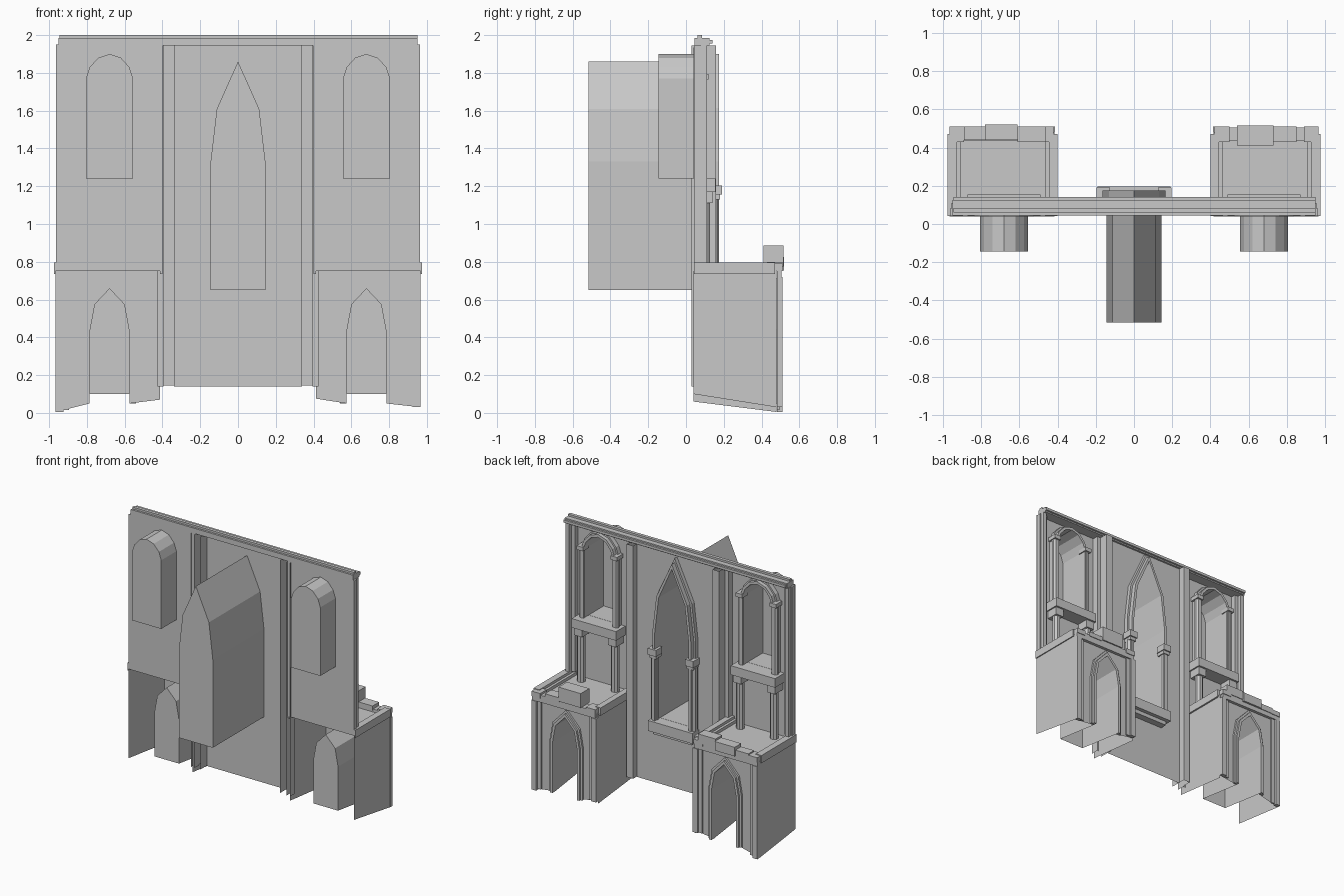
import bpy, bmesh, math
from mathutils import Vector

if "Cube" in bpy.data.objects:
    bpy.data.objects.remove(bpy.data.objects["Cube"])

stone = bpy.data.materials.new("grey_stone")
stone.diffuse_color = (0.58, 0.58, 0.58, 1)
stone.use_nodes = True
stone.node_tree.nodes["Principled BSDF"].inputs["Base Color"].default_value = stone.diffuse_color


def make(name, verts, faces):
    me = bpy.data.meshes.new(name)
    me.from_pydata(verts, [], faces)
    bm = bmesh.new()
    bm.from_mesh(me)
    bmesh.ops.recalc_face_normals(bm, faces=bm.faces)
    bm.to_mesh(me)
    bm.free()
    me.materials.append(stone)
    ob = bpy.data.objects.new(name, me)
    bpy.context.collection.objects.link(ob)
    return ob


def box(name, x0, x1, y0, y1, z0, z1, hollow=False):
    v = [(x, y, z) for x in (x0, x1) for y in (y0, y1) for z in (z0, z1)]
    f = [(0, 1, 3, 2), (4, 6, 7, 5), (2, 3, 7, 6)]
    if not hollow:  # hollow boxes are open at the back and both ends
        f += [(0, 4, 5, 1), (0, 2, 6, 4), (1, 5, 7, 3)]
    return make(name, v, f)


def sheet(name, pts):
    return make(name, pts, [tuple(range(len(pts)))])


def full(half):
    # half profile runs bottom -> apex on the +x side
    return half + [(-x, z) for x, z in reversed(half[:-1])]


def niche(name, cx, half, y_open, y_back, floor=True):
    p = full(half)
    n = len(p)
    v = [(cx + x, y, z) for y in (y_open, y_back) for x, z in p]
    f = [(i, i + 1, n + i + 1, n + i) for i in range(n - 1)]
    f.append(tuple(range(n, 2 * n)))
    if floor:
        f.append((n - 1, 0, n, 2 * n - 1))
    return make(name, v, f)


def offset(p, d):
    out = []
    for i, q in enumerate(p):
        ns = []
        for a, b in ((i - 1, i), (i, i + 1)):
            if a >= 0 and b < len(p):
                t = (Vector(p[b]) - Vector(p[a])).normalized()
                ns.append(Vector((t.y, -t.x)))
        m = sum(ns, Vector((0, 0))).normalized()
        o = Vector(q) + m * (d / max(0.5, m.dot(ns[0])))
        out.append((o.x, o.y))
    return out


def arch_trim(name, cx, half, d0, d1, y0, y1):
    p = full(half)
    a, b = offset(p, d0), offset(p, d1)
    n = len(p)
    v = [(cx + x, y, z) for q, y in ((a, y0), (a, y1), (b, y1), (b, y0)) for x, z in q]
    f = []
    for k in range(3):  # inner side, front, outer side
        f += [(k * n + i, k * n + i + 1, k * n + n + i + 1, k * n + n + i) for i in range(n - 1)]
    f += [(0, n, 2 * n, 3 * n), (n - 1, 2 * n - 1, 3 * n - 1, 4 * n - 1)]
    return make(name, v, f)


def column(name, x, y, r, z0, z1):
    v = [(x + r * math.cos(a), y + r * math.sin(a), z) for z in (z0, z1)
         for a in [math.pi / 8 + i * math.pi / 4 for i in range(8)]]
    f = [(i, (i + 1) % 8, 8 + (i + 1) % 8, 8 + i) for i in range(8)]
    return make(name, v, f + [tuple(range(8)), tuple(range(8, 16))])


def wall(name, cx, w, y, zb, zt, half):
    # sheet wall with an arched opening, made of two halves
    for s in (1, -1):
        p = [(0, zt), (w, zt), (w, zb), (0, zb), (0, half[0][1])] + half
        sheet(name, [(cx + s * x, y, z) for x, z in p])


# Central recessed panel with a deep pointed niche
big = [(.145, .65), (.145, 1.33), (.112, 1.61), (0, 1.86)]
wall("central_wall", 0, .34, .11, .14, 1.95, big)
niche("central_niche", 0, big, .11, -.515)
arch_trim("central_arch_trim", 0, big, 0, .02, .11, .175)
arch_trim("central_arch_outer_trim", 0, big, .02, .036, .11, .14)
box("central_sill", -.19, .19, .112, .195, .57, .65)
box("central_sill_foot", -.165, .165, .112, .165, .54, .57)

# Cornice along the top
box("cornice", -.95, .95, .045, .125, 1.945, 1.985)
box("cornice_lip", -.945, .95, .05, .14, 1.955, 1.975)
box("cornice_ridge", -.945, .95, .06, .085, 1.985, 2.0)

small = [(.125, 1.24), (.125, 1.77), (.105, 1.83), (.06, 1.88), (0, 1.9)]
bottoms = {1: (.10, .03, .075), -1: (.06, .005, .07)}  # broken lower edge heights

for s in (1, -1):
    def sbox(name, x0, x1, *r, **k):
        box(name, min(s * x0, s * x1), max(s * x0, s * x1), *r, **k)

    c = s * .68

    # Central columns and capitals
    column("central_column", s * .165, .143, .028, .65, 1.14)
    sbox("central_capital", .125, .195, .112, .19, 1.155, 1.205)
    sbox("central_capital_neck", .132, .185, .112, .18, 1.13, 1.155)

    # Full height hollow pilasters, open behind
    sbox("main_pilaster", .34, .395, .03, .16, .145, 1.945, hollow=True)
    sbox("main_pilaster_step", .395, .425, .03, .09, .14, 1.945, hollow=True)
    sbox("edge_pilaster", .925, .955, .042, .11, .79, 1.945)
    sbox("edge_pilaster_step", .895, .962, .042, .08, .79, 1.945)

    # Upper side wall with round niche
    wall("side_wall", c, .283, .04, .75, 1.95, small)
    niche("side_niche", c, small, .04, -.145)
    arch_trim("side_arch_trim", c, small, 0, .02, .04, .105)
    arch_trim("side_arch_outer_trim", c, small, .02, .033, .04, .075)
    sbox("side_sill", .49, .87, .042, .155, 1.17, 1.24)
    for x in (.535, .825):
        column("side_niche_column", s * x, .085, .023, 1.24, 1.77)
        sbox("side_niche_capital", x - .028, x + .028, .045, .12, 1.765, 1.795)
        column("sill_column", s * x, .10, .03, .75, 1.11)
        sbox("sill_capital", x - .034, x + .034, .045, .14, 1.11, 1.17)

    # Lower projecting block, open at the back and bottom
    ob, of, ib = bottoms[s]
    low = [(.105, .05), (.105, .44), (.08, .575), (0, .66)]
    for t, edge, zb in ((1, .285, of), (-1, .265, ib)):
        pts = [(0, .75), (edge, .75), (edge, zb)] + low
        sheet("block_front", [(c + s * t * x, .48, z) for x, z in pts])
    sheet("block_outer_side", [(s * .965, .04, .75), (s * .965, .48, .75),
                               (s * .965, .48, of), (s * .965, .04, ob)])
    sheet("block_inner_side", [(s * .415, .04, .75), (s * .415, .48, .75),
                               (s * .415, .48, ib - .02), (s * .415, .04, .10)])
    sheet("block_top", [(s * .415, .04, .75), (s * .965, .04, .75),
                        (s * .965, .48, .75), (s * .415, .48, .75)])
    niche("block_niche", c, [(.105, .10)] + low[1:], .48, .10, floor=False)
    for t in (-1, 1):  # opening jambs reach the ground edge
        sheet("block_niche_jamb", [(c + t * .105, .48, .10), (c + t * .105, .10, .10),
                                   (c + t * .105, .48, .05)])
    arch_trim("block_arch_trim", c, low, 0, .02, .48, .51)
    arch_trim("block_arch_outer_trim", c, low, .02, .036, .48, .495)
    sbox("block_pilaster", .925, .966, .482, .51, of, .72)
    sbox("block_pilaster_step", .895, .925, .482, .495, of + .01, .72)
    sbox("block_pilaster", .414, .455, .482, .51, ib, .72)
    sbox("block_pilaster_step", .455, .485, .482, .495, ib, .72)

    # Block rim: ledge on top, thin moulding outside
    sbox("block_rim_outer", .925, .975, .042, .47, .752, .795)
    sbox("block_rim_outer_moulding", .967, .975, .042, .47, .735, .752)
    sbox("block_rim_outer_step", .905, .93, .042, .45, .752, .775)
    sbox("block_rim_inner", .40, .445, .042, .47, .752, .795)
    sbox("block_rim_inner_moulding", .40, .413, .042, .47, .735, .752)
    sbox("block_rim_inner_step", .44, .465, .042, .45, .752, .775)
    sbox("block_rim_front", .425, .965, .435, .505, .752, .775)
    sbox("block_rim_front_moulding", .425, .965, .482, .505, .72, .752)
    sbox("block_rim_corner", .89, .965, .43, .51, .752, .79)
    sbox("block_rim_corner", .42, .50, .43, .51, .752, .79)

# Broken stones on the front rims
for x0, x1, y0, y1, z0, z1 in (
        (.54, .73, .41, .515, .775, .885), (.73, .85, .43, .51, .765, .80),
        (-.61, -.46, .43, .51, .77, .84), (-.78, -.61, .44, .52, .755, .825),
        (-.89, -.78, .44, .51, .755, .80)):
    box("rim_stone", x0, x1, y0, y1, z0, z1)
